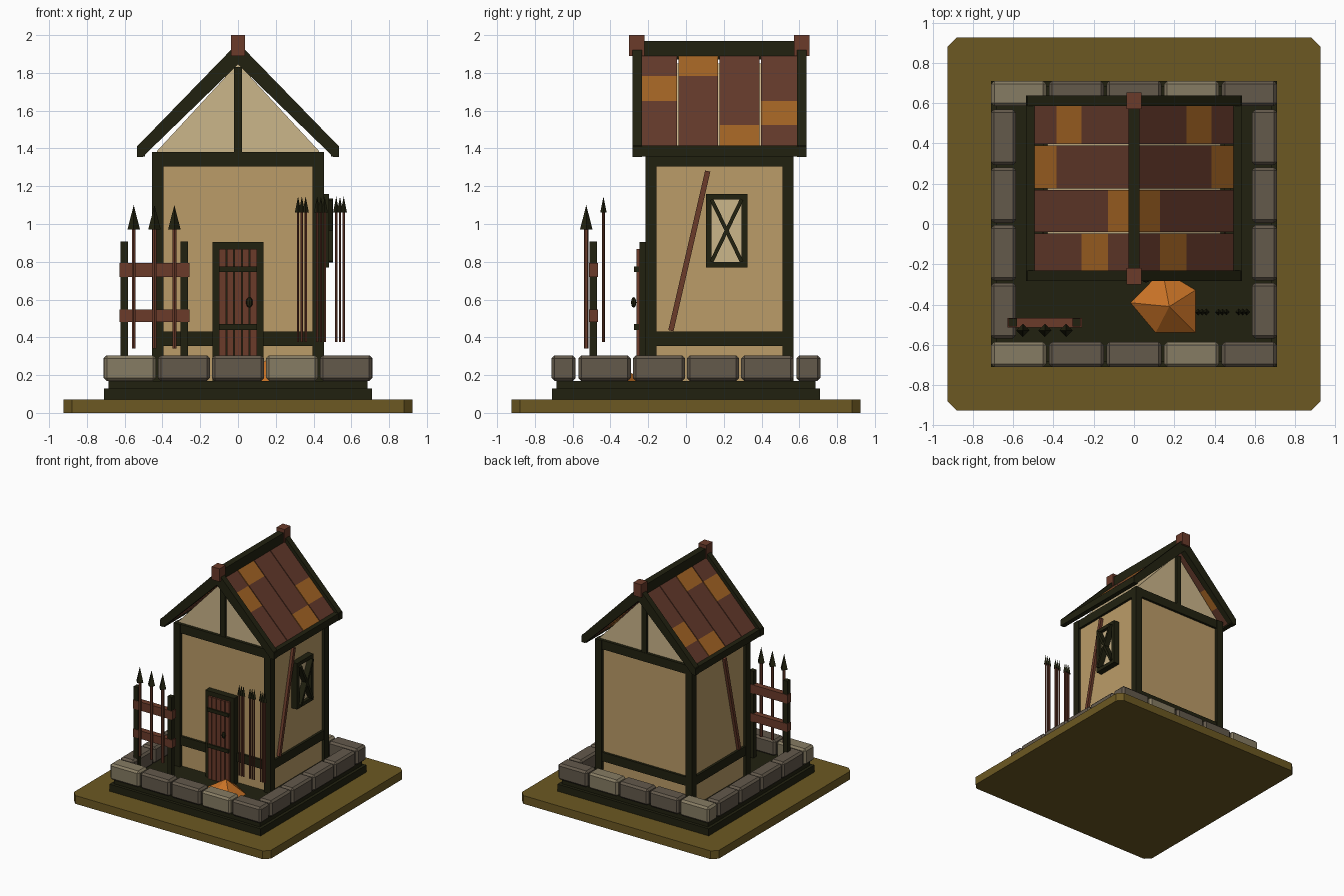
import bpy, bmesh, math
from mathutils import Vector

if "Cube" in bpy.data.objects:
    bpy.data.objects.remove(bpy.data.objects["Cube"])


def mat(name, r, g, b):
    m = bpy.data.materials.new(name)
    m.diffuse_color = (r, g, b, 1)
    m.use_nodes = True
    m.node_tree.nodes["Principled BSDF"].inputs["Base Color"].default_value = m.diffuse_color
    return m


GRASS = mat("olive ground", 0.15, 0.098, 0.016)
DARK = mat("dark timber", 0.0155, 0.0155, 0.005)
STONE_L = mat("light stone", 0.24, 0.20, 0.125)
STONE_D = mat("grey stone", 0.125, 0.10, 0.071)
PLASTER = mat("plaster", 0.50, 0.335, 0.138)
CREAM = mat("pale plaster", 0.60, 0.465, 0.255)
WOOD = mat("brown wood", 0.145, 0.043, 0.023)
ROOF = mat("roof brown", 0.125, 0.041, 0.024)
PATCH = mat("roof orange", 0.36, 0.125, 0.017)
HEAP = mat("bright orange", 0.60, 0.175, 0.02)


def finish(name, bm, m):
    bmesh.ops.recalc_face_normals(bm, faces=bm.faces)
    me = bpy.data.meshes.new(name)
    bm.to_mesh(me)
    bm.free()
    ob = bpy.data.objects.new(name, me)
    me.materials.append(m)
    bpy.context.collection.objects.link(ob)
    return ob


def prism(name, pts, axis, a, b, m):
    """Extrude a 2D outline along an axis: 'x' uses (y,z), 'y' uses (x,z), 'z' uses (x,y)."""
    put = {"x": lambda p, t: (t, p[0], p[1]),
           "y": lambda p, t: (p[0], t, p[1]),
           "z": lambda p, t: (p[0], p[1], t)}[axis]
    bm = bmesh.new()
    lo = [bm.verts.new(put(p, a)) for p in pts]
    hi = [bm.verts.new(put(p, b)) for p in pts]
    bm.faces.new(lo)
    bm.faces.new(hi)
    n = len(pts)
    for i in range(n):
        j = (i + 1) % n
        bm.faces.new((lo[i], lo[j], hi[j], hi[i]))
    return finish(name, bm, m)


def box(name, x, y, z, m, bevel=0):
    ob = prism(name, [(x[0], y[0]), (x[1], y[0]), (x[1], y[1]), (x[0], y[1])], "z", *z, m)
    if bevel:
        mod = ob.modifiers.new("chamfer", "BEVEL")
        mod.width, mod.segments = bevel, 1
    return ob


def cone(name, x, y, z0, z1, r0, r1, sides, m):
    bm = bmesh.new()
    bmesh.ops.create_cone(bm, cap_ends=True, segments=sides, radius1=r0, radius2=r1, depth=z1 - z0)
    bmesh.ops.translate(bm, verts=bm.verts, vec=(x, y, (z0 + z1) / 2))
    return finish(name, bm, m)


def bar(name, p, q, width, x0, x1, m):
    """Diagonal bar in the (y,z) plane."""
    p, q = Vector(p), Vector(q)
    d = (q - p).normalized() * width / 2
    n = Vector((-d.y, d.x))
    return prism(name, [p + n, q + n, q - n, p - n], "x", x0, x1, m)


# Ground plate with cut corners, and stepped foundation
e, c = 0.925, 0.88
prism("ground_plate", [(-c, -e), (c, -e), (e, -c), (e, c), (c, e), (-c, e), (-e, c), (-e, -c)],
      "z", 0, 0.07, GRASS)
box("foundation_lower", (-0.71, 0.71), (-0.71, 0.71), (0.065, 0.13), DARK)
box("foundation_upper", (-0.685, 0.685), (-0.685, 0.685), (0.12, 0.17), DARK)

# Low stone border
for i in range(5):
    x = (i - 2) * 0.286
    for y in (-0.648, 0.648):
        box("border_stone", (x - 0.137, x + 0.137), (y - 0.063, y + 0.063), (0.168, 0.305),
            STONE_L if i in (0, 3) else STONE_D, 0.016)
for i in range(4):
    y = (i - 1.5) * 0.287
    for x in (-0.648, 0.648):
        box("border_stone", (x - 0.063, x + 0.063), (y - 0.138, y + 0.138), (0.168, 0.305), STONE_D, 0.016)

# House walls and gable
box("house_walls", (-0.43, 0.43), (-0.19, 0.545), (0.16, 1.36), PLASTER)
prism("gable_attic", [(-0.43, 1.355), (0.43, 1.355), (0.43, 1.385), (0, 1.85), (-0.43, 1.385)],
      "y", -0.185, 0.54, CREAM)

# Timber frame
for x in (-0.425, 0.425):
    for y in (-0.185, 0.54):
        box("corner_post", (x - 0.03, x + 0.03), (y - 0.03, y + 0.03), (0.16, 1.38), DARK)
for z0, z1 in ((0.355, 0.43), (1.305, 1.38)):
    for y in (-0.185, 0.54):
        box("cross_beam", (-0.41, 0.41), (y - 0.025, y + 0.025), (z0, z1), DARK)
    for x in (-0.425, 0.425):
        box("side_beam", (x - 0.025, x + 0.025), (-0.17, 0.53), (z0, z1), DARK)
for y in (-0.185, 0.54):
    box("king_post", (-0.022, 0.022), (y - 0.022, y + 0.022), (1.37, 1.83), DARK)

# Diagonal side braces
for s in (-1, 1):
    bar("wall_brace", (-0.08, 0.435), (0.115, 1.28), 0.028, s * 0.42, s * 0.453, WOOD)

# Roof shingles: four strips of four on both slopes, one odd shingle per strip
rows = [0.0, 0.13, 0.26, 0.385, 0.50]
strips = [(-0.24, -0.047, 1), (-0.04, 0.17, 0), (0.177, 0.389, 3), (0.396, 0.60, 2)]
top = lambda x: 1.917 - 1.02 * x
for s in (-1, 1):
    for y0, y1, odd in strips:
        for k in range(4):
            a, b = rows[k], rows[k + 1]
            prism("roof_shingle", [(s * a, top(a)), (s * b, top(b)),
                                   (s * b, top(b) - 0.045), (s * a, top(a) - 0.045)],
                  "y", y0, y1, PATCH if k == odd else ROOF)
    # Verge boards and eave beams
    for y0, y1 in ((-0.282, -0.232), (0.587, 0.637)):
        prism("verge_board", [(0, 1.96), (s * 0.535, 1.41), (s * 0.535, 1.355),
                              (s * 0.505, 1.355), (0, 1.845)], "y", y0, y1, DARK)
    xs = sorted((s * 0.493, s * 0.533))
    box("eave_beam", xs, (-0.28, 0.635), (1.357, 1.416), DARK)

# Ridge beam and end blocks
box("ridge_beam", (-0.028, 0.028), (-0.24, 0.60), (1.87, 1.97), DARK)
for y in (-0.26, 0.613):
    box("ridge_block", (-0.037, 0.037), (y - 0.041, y + 0.041), (1.89, 2.0), WOOD)

# Door with frame, planks, straps and handle
box("door_frame", (-0.135, 0.135), (-0.245, -0.18), (0.165, 0.905), DARK)
for i in range(5):
    x = (i - 2) * 0.041
    box("door_plank", (x - 0.0175, x + 0.0175), (-0.263, -0.24), (0.17, 0.868), WOOD)
for z in (0.455, 0.76):
    box("door_strap", (-0.1, 0.1), (-0.275, -0.25), (z - 0.015, z + 0.015), DARK)
bm = bmesh.new()
bmesh.ops.create_uvsphere(bm, u_segments=8, v_segments=6, radius=1)
bmesh.ops.scale(bm, verts=bm.verts, vec=(0.018, 0.014, 0.028))
bmesh.ops.translate(bm, verts=bm.verts, vec=(0.06, -0.277, 0.585))
finish("door_handle", bm, DARK)

# Window on the right wall
y0, y1, z0, z1 = 0.105, 0.325, 0.77, 1.16
f = 0.03
for z in (z0, z1 - f):
    box("window_rail", (0.42, 0.482), (y0, y1), (z, z + f), DARK)
for y in (y0, y1 - f):
    box("window_stile", (0.42, 0.482), (y, y + f), (z0, z1), DARK)
box("window_pane", (0.42, 0.455), (y0 + f, y1 - f), (z0 + f, z1 - f), CREAM)
bar("window_cross", (y0 + f, z0 + f), (y1 - f, z1 - f), 0.02, 0.45, 0.503, DARK)
bar("window_cross", (y0 + f, z1 - f), (y1 - f, z0 + f), 0.02, 0.45, 0.500, DARK)

# Fence with three large spears
for x in (-0.602, -0.285):
    box("fence_post", (x - 0.02, x + 0.02), (-0.51, -0.47), (0.165, 0.908), DARK)
for za, zb in ((0.48, 0.548), (0.72, 0.793)):
    box("fence_rail", (-0.628, -0.257), (-0.514, -0.466), (za, zb), WOOD)
for x in (-0.552, -0.442, -0.337):
    cone("spear_shaft", x, -0.528, 0.342, 0.98, 0.012, 0.012, 6, WOOD)
    cone("spear_head", x, -0.528, 0.972, 1.1, 0.033, 0.0, 4, DARK)

# Three bundles of thin spears
for cx in (0.338, 0.439, 0.54):
    for dx in (-0.02, 0, 0.02):
        cone("thin_spear_shaft", cx + dx, -0.437, 0.375, 1.09, 0.007, 0.007, 6, WOOD)
        cone("thin_spear_head", cx + dx, -0.437, 1.06, 1.145, 0.017, 0.0, 4, DARK)

# Faceted orange heap by the door
bm = bmesh.new()
ring = [bm.verts.new((x, y, 0.165)) for x, y in
        ((-0.025, -0.39), (0.105, -0.545), (0.31, -0.545), (0.31, -0.325), (0.14, -0.223))]
tip = bm.verts.new((0.175, -0.41, 0.295))
bm.faces.new(ring)
for i in range(5):
    bm.faces.new((ring[i], ring[(i + 1) % 5], tip))
finish("orange_heap", bm, HEAP)
